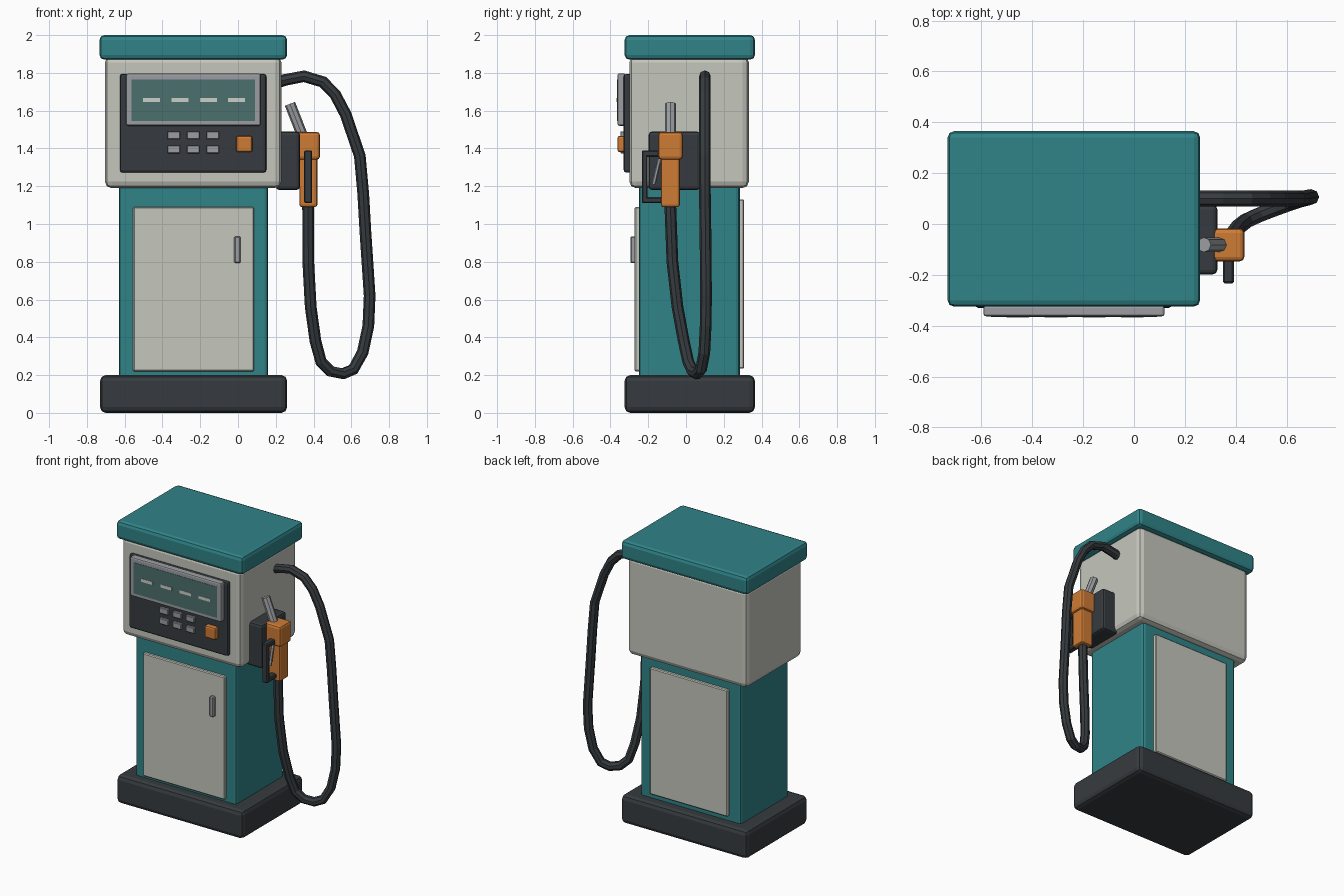
import bpy, bmesh
from mathutils import Vector

if "Cube" in bpy.data.objects:
    bpy.data.objects.remove(bpy.data.objects["Cube"])

def mat(name, r, g, b):
    m = bpy.data.materials.new(name)
    m.diffuse_color = (r, g, b, 1)
    m.use_nodes = True
    m.node_tree.nodes["Principled BSDF"].inputs["Base Color"].default_value = m.diffuse_color
    return m

TEAL = mat("teal_paint", .03, .23, .25)
CREAM = mat("cream_paint", .56, .57, .51)
DARK = mat("dark_rubber", .037, .044, .05)
ORANGE = mat("orange_plastic", .62, .2, .035)
METAL = mat("grey_metal", .33, .34, .36)
GLASS = mat("display_glass", .07, .16, .155)
LIGHT = mat("pale_segment", .6, .62, .58)

def box(name, x, y, z, m, bevel=0.0, seg=2):
    """Box from (min, max) ranges with bevelled edges."""
    bm = bmesh.new()
    bmesh.ops.create_cube(bm, size=1)
    for v in bm.verts:
        for i, (a, b) in enumerate((x, y, z)):
            v.co[i] = a if v.co[i] < 0 else b
    if bevel:
        bmesh.ops.bevel(bm, geom=bm.edges[:], offset=bevel, segments=seg,
                        profile=0.5, affect='EDGES')
    me = bpy.data.meshes.new(name)
    bm.to_mesh(me)
    bm.free()
    ob = bpy.data.objects.new(name, me)
    bpy.context.collection.objects.link(ob)
    me.materials.append(m)
    return ob

def rod(name, a, b, r, m, sides=8):
    """Straight cylinder between two points."""
    a, b = Vector(a), Vector(b)
    bpy.ops.mesh.primitive_cylinder_add(vertices=sides, radius=r, depth=(b - a).length,
                                        location=(a + b) / 2)
    ob = bpy.context.object
    ob.name = name
    ob.rotation_euler = (b - a).to_track_quat('Z', 'Y').to_euler()
    ob.data.materials.append(m)
    return ob

# cabinet
box("base", (-.73, .26), (-.325, .365), (0, .2), DARK, .03)
box("column", (-.63, .16), (-.25, .285), (.18, 1.21), TEAL, .02)
box("head", (-.705, .23), (-.3, .333), (1.19, 1.89), CREAM, .035)
box("cap", (-.733, .26), (-.325, .365), (1.87, 2), TEAL, .025)

# service doors
box("front_door", (-.555, .085), (-.272, -.24), (.22, 1.09), CREAM, .006, 1)
box("back_door", (-.54, .07), (.275, .308), (.235, 1.13), CREAM, .006, 1)
box("door_handle", (-.02, .014), (-.295, -.26), (.793, .935), METAL, .006, 1)

# display panel
box("control_panel", (-.625, .15), (-.33, -.29), (1.272, 1.795), DARK, .014)
box("display_frame", (-.592, .12), (-.363, -.32), (1.52, 1.797), METAL, .01)
box("display_screen", (-.563, .09), (-.365, -.34), (1.546, 1.765), GLASS)
for i in range(4):
    cx = -.457 + i * .15
    box(f"display_dash_{i}", (cx - .045, cx + .045), (-.367, -.35), (1.645, 1.667), LIGHT)
for r in range(2):
    for c in range(3):
        cx, cz = -.34 + c * .103, 1.47 - r * .075
        box(f"key_{r}_{c}", (cx - .034, cx + .034), (-.347, -.32), (cz - .021, cz + .021),
            METAL, .004, 1)
box("start_button", (-.01, .076), (-.363, -.32), (1.38, 1.467), ORANGE, .012)

# nozzle and holster
box("holster", (.2, .328), (-.198, .075), (1.18, 1.49), DARK, .018)
box("nozzle_head", (.302, .434), (-.147, -.017), (1.34, 1.488), ORANGE, .018)
box("nozzle_grip", (.325, .42), (-.132, -.033), (1.09, 1.43), ORANGE, .012)
rod("nozzle_spout", (.348, -.082, 1.45), (.275, -.082, 1.636), .029, METAL)
gx = (.349, .393)
box("guard_top", gx, (-.234, -.12), (1.355, 1.39), DARK, .007, 1)
box("guard_front", gx, (-.234, -.203), (1.11, 1.39), DARK, .007, 1)
box("guard_bottom", gx, (-.234, -.12), (1.11, 1.143), DARK, .007, 1)
rod("trigger", (.371, -.14, 1.345), (.371, -.172, 1.21), .011, METAL, 6)

# hose
path = [(.21, .1, 1.75), (.25, .1, 1.763), (.35, .1, 1.782), (.45, .1, 1.752),
        (.515, .1, 1.685), (.57, .1, 1.58), (.645, .1, 1.36), (.663, .1, 1.16),
        (.675, .103, .95), (.697, .106, .62), (.69, .104, .46), (.66, .097, .32),
        (.61, .08, .23), (.555, .06, .207), (.49, .035, .22), (.44, .012, .27),
        (.41, -.012, .38), (.385, -.045, .56), (.372, -.072, .8), (.371, -.084, 1.12)]
cu = bpy.data.curves.new("hose", 'CURVE')
cu.dimensions = '3D'
cu.bevel_depth = .031
cu.bevel_resolution = 2
cu.use_fill_caps = True
sp = cu.splines.new('POLY')
sp.points.add(len(path) - 1)
for p, co in zip(sp.points, path):
    p.co = (*co, 1)
sp.use_smooth = False
cu.materials.append(DARK)
bpy.context.collection.objects.link(bpy.data.objects.new("hose", cu))
